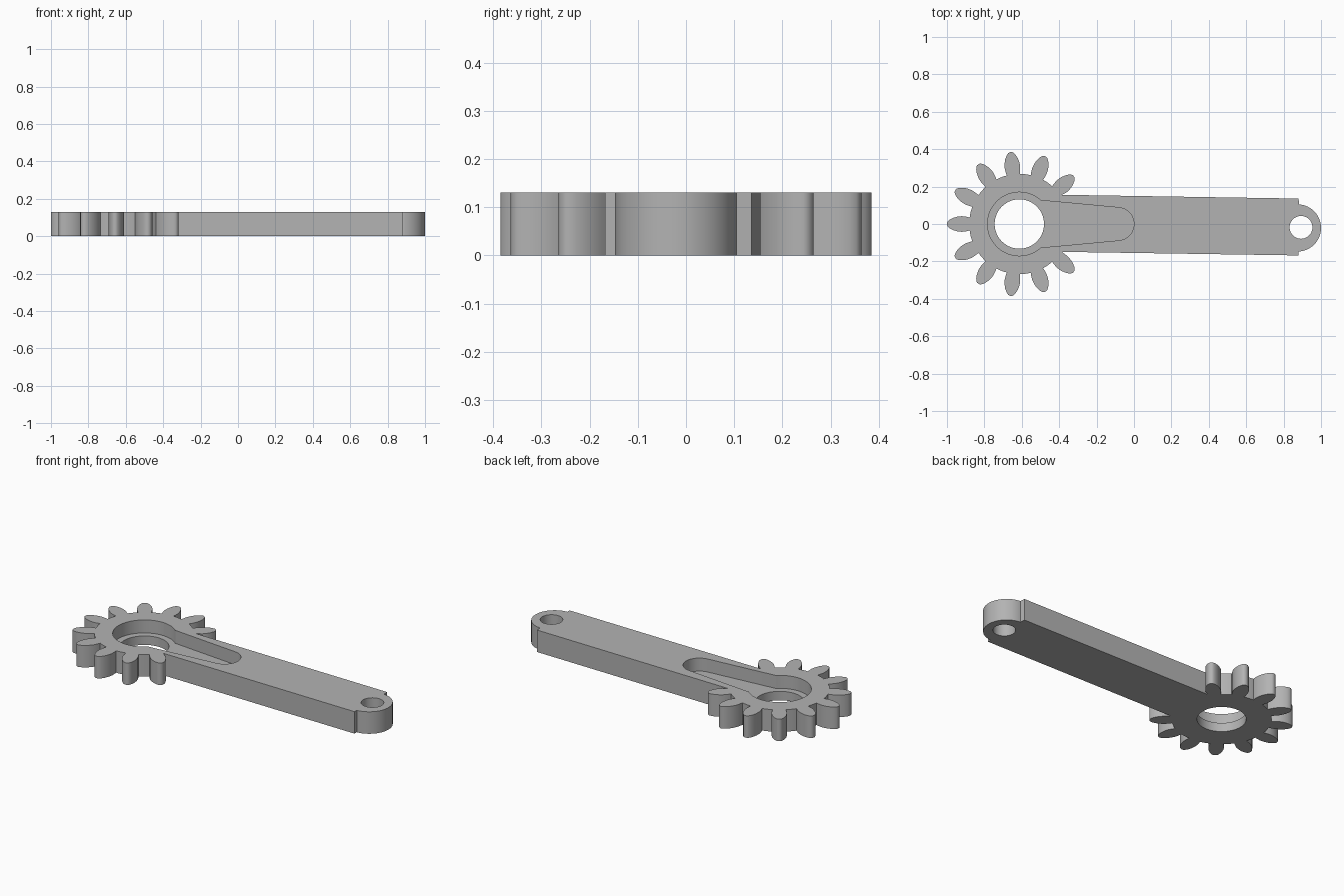
import bpy, bmesh
from math import radians, degrees, sin, cos, pi

cube = bpy.data.objects.get("Cube")
if cube:
    bpy.data.objects.remove(cube, do_unlink=True)

HEIGHT, FLOOR = 0.13, 0.053
GEAR = (-0.613, 0.0)
TEETH, ROOT = 13, 0.268
FLANK = [(ROOT, 0.035), (0.285, 0.039), (0.31, 0.042), (0.335, 0.039),
         (0.355, 0.033), (0.372, 0.024), (0.383, 0.014), (0.387, 0.006)]

steel = bpy.data.materials.new("grey_steel")
steel.use_nodes = True
GREY = (0.45, 0.45, 0.45, 1)
steel.diffuse_color = GREY
steel.node_tree.nodes["Principled BSDF"].inputs["Base Color"].default_value = GREY


def arc(centre, radius, start, end, steps):
    """Points on an arc, angles in degrees."""
    angles = [radians(start + (end - start) * i / steps) for i in range(steps + 1)]
    return [(centre[0] + radius * cos(a), centre[1] + radius * sin(a)) for a in angles]


def prism(name, outline, z0, z1):
    """Extrude a closed outline between two heights."""
    bm = bmesh.new()
    face = bm.faces.new([bm.verts.new((x, y, z0)) for x, y in outline])
    top = bmesh.ops.extrude_face_region(bm, geom=[face])["geom"]
    bmesh.ops.translate(bm, vec=(0, 0, z1 - z0),
                        verts=[v for v in top if isinstance(v, bmesh.types.BMVert)])
    bmesh.ops.recalc_face_normals(bm, faces=bm.faces)
    mesh = bpy.data.meshes.new(name)
    bm.to_mesh(mesh)
    bm.free()
    mesh.materials.append(steel)
    obj = bpy.data.objects.new(name, mesh)
    bpy.context.collection.objects.link(obj)
    return obj


def tooth(angle):
    """One tooth outline, swollen in the middle and narrow at the tip."""
    a = radians(angle)
    profile = [(r, -w) for r, w in FLANK] + [(r, w) for r, w in reversed(FLANK)]
    points = []
    for r, w in profile:
        t = a + w / r
        points.append((GEAR[0] + r * cos(t), GEAR[1] + r * sin(t)))
    return points


# Gear teeth, leaving out the two that lie inside the arm
pitch = 360 / TEETH
edge = degrees(FLANK[0][1] / ROOT)
outline = []
for i in range(1, TEETH - 1):
    angle = pitch * (i + 0.5)
    teeth = tooth(angle)
    if i == 1:
        teeth = teeth[2:]
    if i == TEETH - 2:
        teeth = teeth[:-2]
    outline += teeth
    if i < TEETH - 2:
        outline += arc(GEAR, ROOT, angle + edge, angle + pitch - edge, 6)[1:-1]

# Slightly slanted arm with a rounded end
outline += [(-0.385, -0.149), (0.88, -0.168), (0.88, -0.146)]
outline += arc((0.874, -0.021), 0.126, -86, 86, 40)
outline += [(0.88, 0.136), (-0.385, 0.156)]
arm = prism("gear_arm", outline, 0, HEIGHT)

# Keyhole recess, shaft hole and pin hole
keyhole = arc(GEAR, 0.17, 48, 312, 56) + arc((-0.088, 0), 0.088, -83, 83, 24)
cutters = [
    prism("recess_cutter", keyhole, FLOOR, HEIGHT + 0.1),
    prism("shaft_hole_cutter", arc(GEAR, 0.132, 0, 360, 64)[:-1], -0.1, HEIGHT + 0.1),
    prism("pin_hole_cutter", arc((0.893, -0.018), 0.061, 0, 360, 48)[:-1], -0.1, HEIGHT + 0.1),
]
bpy.context.view_layer.objects.active = arm
for cutter in cutters:
    mod = arm.modifiers.new(cutter.name, 'BOOLEAN')
    mod.operation = 'DIFFERENCE'
    mod.solver = 'EXACT'
    mod.object = cutter
    bpy.ops.object.modifier_apply(modifier=mod.name)
for cutter in cutters:
    bpy.data.objects.remove(cutter, do_unlink=True)

bpy.ops.object.select_all(action='DESELECT')
arm.select_set(True)
bpy.ops.object.shade_smooth_by_angle(angle=radians(30))
